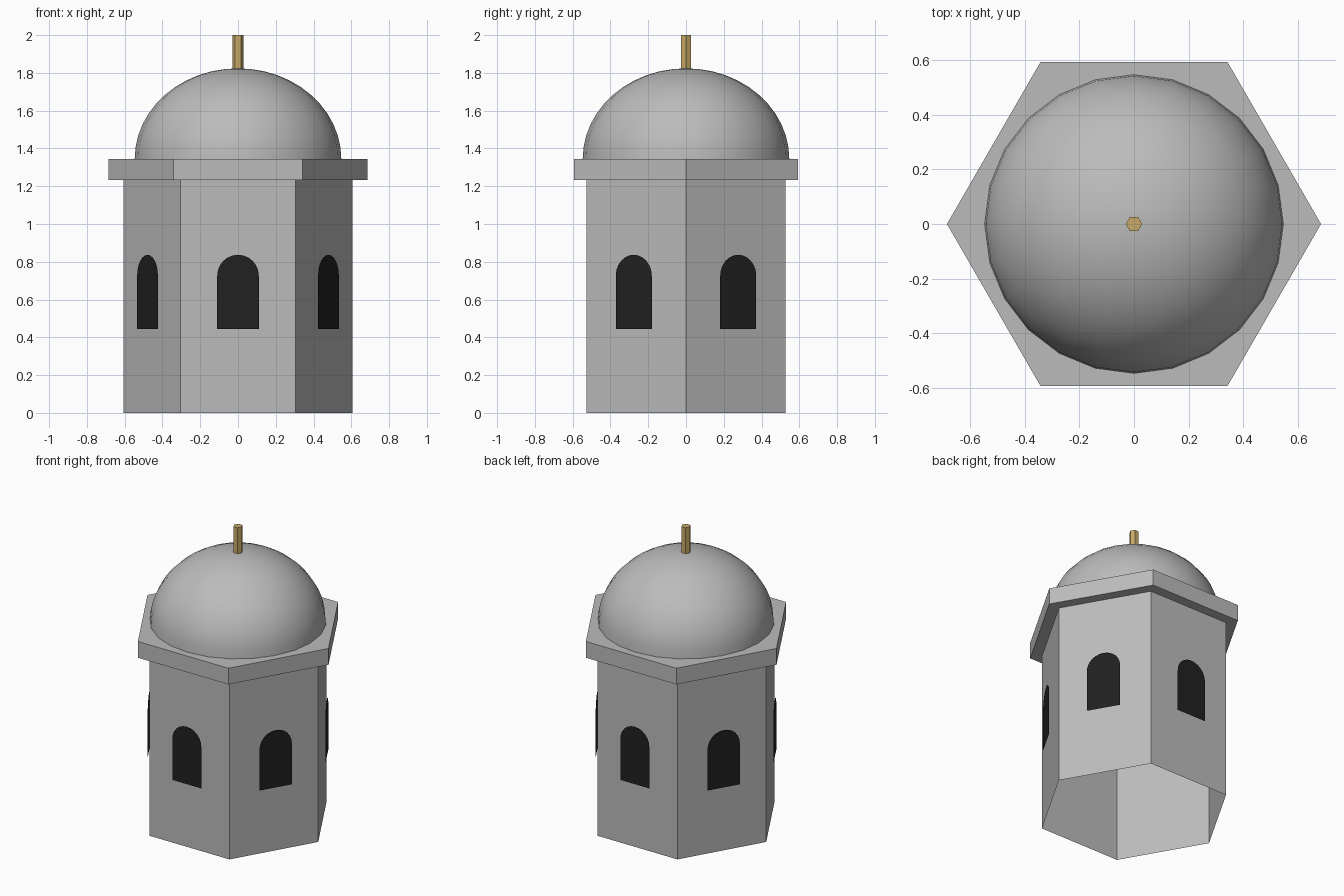
import bpy, bmesh, math
from mathutils import Matrix

if "Cube" in bpy.data.objects:
    bpy.data.objects.remove(bpy.data.objects["Cube"])


def material(name, rgb):
    m = bpy.data.materials.new(name)
    m.diffuse_color = (*rgb, 1)
    m.use_nodes = True
    m.node_tree.nodes["Principled BSDF"].inputs["Base Color"].default_value = m.diffuse_color
    return m


STONE = material("grey stone", (0.5, 0.5, 0.5))
DARK = material("dark opening", (0.015, 0.015, 0.015))
GOLD = material("gold", (0.58, 0.40, 0.14))


def add_object(name, bm, mat):
    me = bpy.data.meshes.new(name)
    bm.to_mesh(me)
    bm.free()
    ob = bpy.data.objects.new(name, me)
    bpy.context.collection.objects.link(ob)
    me.materials.append(mat)
    return ob


def hex_prism(name, radius, z0, z1, mat, caps=True):
    bm = bmesh.new()
    rings = [[bm.verts.new((radius * math.cos(i * math.pi / 3),
                            radius * math.sin(i * math.pi / 3), z))
              for i in range(6)] for z in (z0, z1)]
    for i in range(6):
        j = (i + 1) % 6
        bm.faces.new((rings[0][i], rings[0][j], rings[1][j], rings[1][i]))
    if caps:
        bm.faces.new(rings[0][::-1])
        bm.faces.new(rings[1])
    return add_object(name, bm, mat)


# Open-bottomed hexagonal tower, overhanging cornice and finial
hex_prism("tower_walls", 0.607, 0, 1.24, STONE, caps=False)
hex_prism("cornice", 0.685, 1.233, 1.344, STONE)
hex_prism("finial", 0.03, 1.80, 2.0, GOLD)

# Dome: upper half of a flattened sphere
bm = bmesh.new()
bmesh.ops.create_uvsphere(bm, u_segments=24, v_segments=24, radius=1)
bmesh.ops.delete(bm, geom=[v for v in bm.verts if v.co.z < -0.01], context='VERTS')
bmesh.ops.transform(bm, verts=bm.verts,
                    matrix=Matrix.Translation((0, 0, 1.344)) @ Matrix.Diagonal((0.547, 0.547, 0.48, 1)))
for f in bm.faces:
    f.smooth = True
add_object("dome", bm, STONE)

# Arched window panels, floating just off each wall
HALF, SILL, SPRING, DIST = 0.11, 0.444, 0.727, 0.553
outline = [(-HALF, SILL), (HALF, SILL)]
outline += [(HALF * math.cos(a * math.pi / 12), SPRING + HALF * math.sin(a * math.pi / 12))
            for a in range(13)]
for k in range(6):
    bm = bmesh.new()
    bm.faces.new([bm.verts.new((x, -DIST, z)) for x, z in outline])
    bm.transform(Matrix.Rotation(k * math.pi / 3, 4, 'Z'))
    add_object(f"window_{k + 1}", bm, DARK)
